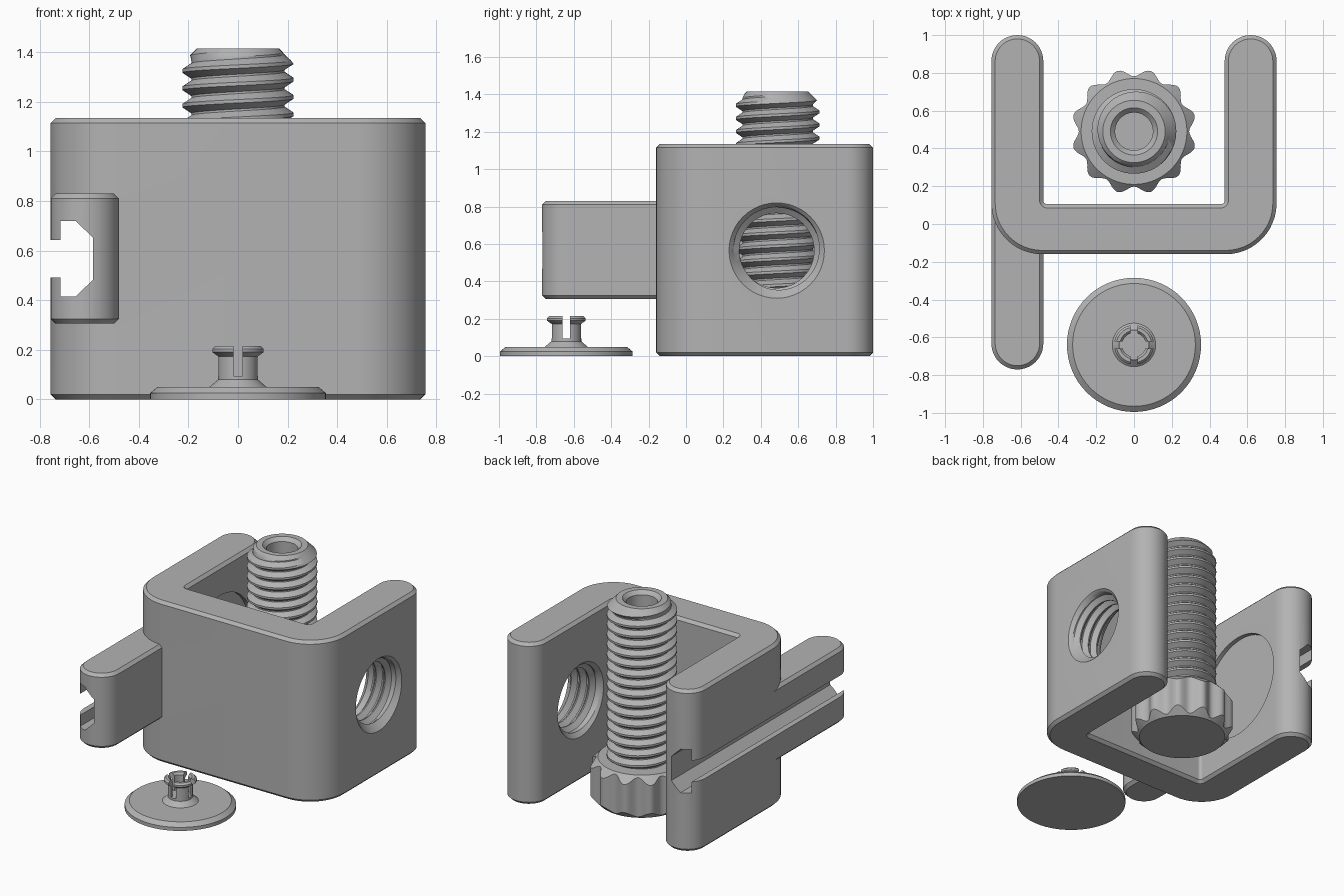
import bpy, bmesh, math
from mathutils import Matrix, Vector

if "Cube" in bpy.data.objects:
    bpy.data.objects.remove(bpy.data.objects["Cube"])

grey = bpy.data.materials.new("plain_grey")
grey.diffuse_color = (0.45, 0.45, 0.45, 1)
grey.use_nodes = True
grey.node_tree.nodes["Principled BSDF"].inputs["Base Color"].default_value = grey.diffuse_color
TAU = 2 * math.pi


def add(name, bm, smooth=True):
    bmesh.ops.remove_doubles(bm, verts=bm.verts, dist=1e-5)
    bmesh.ops.recalc_face_normals(bm, faces=bm.faces)
    me = bpy.data.meshes.new(name)
    bm.to_mesh(me)
    bm.free()
    ob = bpy.data.objects.new(name, me)
    bpy.context.collection.objects.link(ob)
    me.materials.append(grey)
    return ob


def smooth(ob):
    bpy.ops.object.select_all(action='DESELECT')
    ob.select_set(True)
    bpy.context.view_layer.objects.active = ob
    bpy.ops.object.shade_smooth_by_angle(angle=math.radians(25))


def boolean(ob, tool, op):
    m = ob.modifiers.new("bool", 'BOOLEAN')
    m.operation, m.solver, m.object = op, 'EXACT', tool
    bpy.context.view_layer.objects.active = ob
    bpy.ops.object.modifier_apply(modifier=m.name)
    bpy.data.objects.remove(tool)


def rounded(corners, seg=12):
    """Polygon from (x, y, radius) corners, each rounded by an arc."""
    out = []
    for i, (x, y, r) in enumerate(corners):
        p = Vector((x, y))
        if r == 0:
            out.append(p)
            continue
        a = (Vector(corners[i - 1][:2]) - p).normalized()
        b = (Vector(corners[(i + 1) % len(corners)][:2]) - p).normalized()
        c = p + (a + b) * r
        for k in range(seg + 1):
            t = k / seg * math.pi / 2
            out.append(c - b * r * math.cos(t) - a * r * math.sin(t))
    return out


def prism(name, pts, z0, z1, chamfer=0.0):
    bm = bmesh.new()
    bottom = bm.faces.new([bm.verts.new((p[0], p[1], z0)) for p in pts])
    bmesh.ops.remove_doubles(bm, verts=bm.verts, dist=1e-5)
    bm.faces.ensure_lookup_table()
    res = bmesh.ops.extrude_face_region(bm, geom=[bm.faces[0]])
    for v in res["geom"]:
        if isinstance(v, bmesh.types.BMVert):
            v.co.z = z1
    bmesh.ops.recalc_face_normals(bm, faces=bm.faces)
    if chamfer:
        rim = [e for e in bm.edges if abs(e.verts[0].co.z - e.verts[1].co.z) < 1e-6]
        bmesh.ops.bevel(bm, geom=rim, offset=chamfer, segments=1, affect='EDGES')
    return add(name, bm)


def lathe(name, n, column):
    """Closed skin from column(j), a list of (radius, z) for each angle step."""
    bm = bmesh.new()
    cols = []
    for j in range(n):
        t = TAU * j / n
        cols.append([bm.verts.new((r * math.cos(t), r * math.sin(t), z)) for r, z in column(j)])
    for j in range(n):
        a, b = cols[j], cols[(j + 1) % n]
        shift = 0
        for k in range(len(a) - 1):
            bm.faces.new((a[k], b[k], b[k + 1], a[k + 1]))
    return add(name, bm)


def thread(j, n, z0, z1, pitch, shape, limit):
    """One angle's (radius, z) samples of a helical thread between z0 and z1."""
    turns = math.ceil((z1 - z0) / pitch) + 2
    pts = []
    for k in range(-1, turns):
        for frac, r in shape:
            z = min(max(z0 + pitch * (k + frac + j / n), z0), z1)
            pts.append((limit(r, z), z))
    return pts


def helix_lathe(name, n, z0, z1, pitch, shape, limit, head, tail):
    """Threaded skin; the seam column is shifted by one turn so it closes."""
    bm = bmesh.new()
    cols = []
    for j in range(n + 1):
        t = TAU * j / n
        pts = head + thread(j, n, z0, z1, pitch, shape, limit) + tail
        cols.append([bm.verts.new((r * math.cos(t), r * math.sin(t), z)) for r, z in pts])
    for a, b in zip(cols, cols[1:]):
        for k in range(len(a) - 1):
            bm.faces.new((a[k], b[k], b[k + 1], a[k + 1]))
    bmesh.ops.remove_doubles(bm, verts=bm.verts, dist=1e-5)
    bmesh.ops.dissolve_degenerate(bm, dist=1e-5, edges=bm.edges)
    return add(name, bm)


# U-shaped bracket body
W, I = 0.755, 0.48
R = (W - I) / 2
body = prism("bracket", rounded([
    (-W, -0.16, 0.27), (W, -0.16, 0.27), (W, 1, R), (I, 1, R), (I, 0.105, 0.02),
    (-I, 0.105, 0.02), (-I, 1, R), (-W, 1, R)]), 0, 1.135, 0.02)

# rail extending forward from the left arm
rail = prism("rail", rounded([(-W, -0.77, R), (-I, -0.77, R), (-I, 0.1, 0), (-W, 0.1, 0)]),
             0.305, 0.83, 0.02)
boolean(body, rail, 'UNION')

# T-slot running the whole length of the left side
half = [(-0.9, 0.075), (-0.715, 0.075), (-0.715, 0.153), (-0.655, 0.153), (-0.585, 0.085)]
slot = prism("slot_cutter", half + [(x, -z) for x, z in reversed(half)], -1.2, 1.2)
slot.data.transform(Matrix.Translation((0, 0, 0.567)) @ Matrix.Rotation(math.pi / 2, 4, 'X'))
boolean(body, slot, 'DIFFERENCE')

# shallow round pocket inside the left arm
AXIS = Matrix.Translation((0, 0.485, 0.565)) @ Matrix.Rotation(math.pi / 2, 4, 'Y')
pocket = lathe("pocket_cutter", 64, lambda j: [(0, -0.51), (0.365, -0.51), (0.365, -0.4), (0, -0.4)])
pocket.data.transform(AXIS)
boolean(body, pocket, 'DIFFERENCE')

# threaded hole with countersinks through the right arm
PITCH = 0.07
hole = helix_lathe("hole_cutter", 48, 0.43, 0.80, PITCH,
                   [(0, 0.2), (0.12, 0.2), (0.48, 0.232), (0.62, 0.232)],
                   lambda r, z: max(r, 0.255 - (z - I), 0.255 - (W - z)),
                   [(0, 0.43)], [(0, 0.80)])
hole.data.transform(AXIS)
boolean(body, hole, 'DIFFERENCE')
smooth(body)

# clamp screw shaft with a blind socket in its tip
shaft = helix_lathe("screw_shaft", 64, 0.2, 1.415, PITCH,
                    [(0, 0.188), (0.12, 0.188), (0.46, 0.224), (0.66, 0.224)],
                    lambda r, z: min(r, 0.165 + (1.415 - z)),
                    [(0, 0.2)], [(0.125, 1.415), (0.1, 1.39), (0.1, 1.2), (0, 1.2)])
shaft.location = (0, 0.49, 0)
smooth(shaft)


# scalloped knob
def knob_column(j):
    c = math.cos(12 * (TAU * j / 144) + math.pi)
    r = 0.312 + 0.02 * c
    d = r - 0.28
    return [(0, 0), (0.28, 0), (r, d), (r, 0.3 - d), (0.28, 0.3), (0, 0.3)]


knob = lathe("screw_knob", 144, knob_column)
knob.location = (0, 0.49, 0)
smooth(knob)

# pressure pad with a split snap post
pad = lathe("pressure_pad", 64, lambda j: [
    (0, 0), (0.355, 0), (0.355, 0.025), (0.325, 0.05), (0.115, 0.05), (0.08, 0.08), (0.08, 0.172),
    (0.105, 0.19), (0.105, 0.203), (0.093, 0.215), (0.075, 0.215), (0.063, 0.2), (0.063, 0.095), (0, 0.095)])
for ang in (0, math.pi / 2):
    cut = prism("slit_cutter", [(-0.2, -0.019), (0.2, -0.019), (0.2, 0.019), (-0.2, 0.019)], 0.095, 0.3)
    cut.data.transform(Matrix.Rotation(ang, 4, 'Z'))
    boolean(pad, cut, 'DIFFERENCE')
pad.location = (0, -0.64, 0)
smooth(pad)
